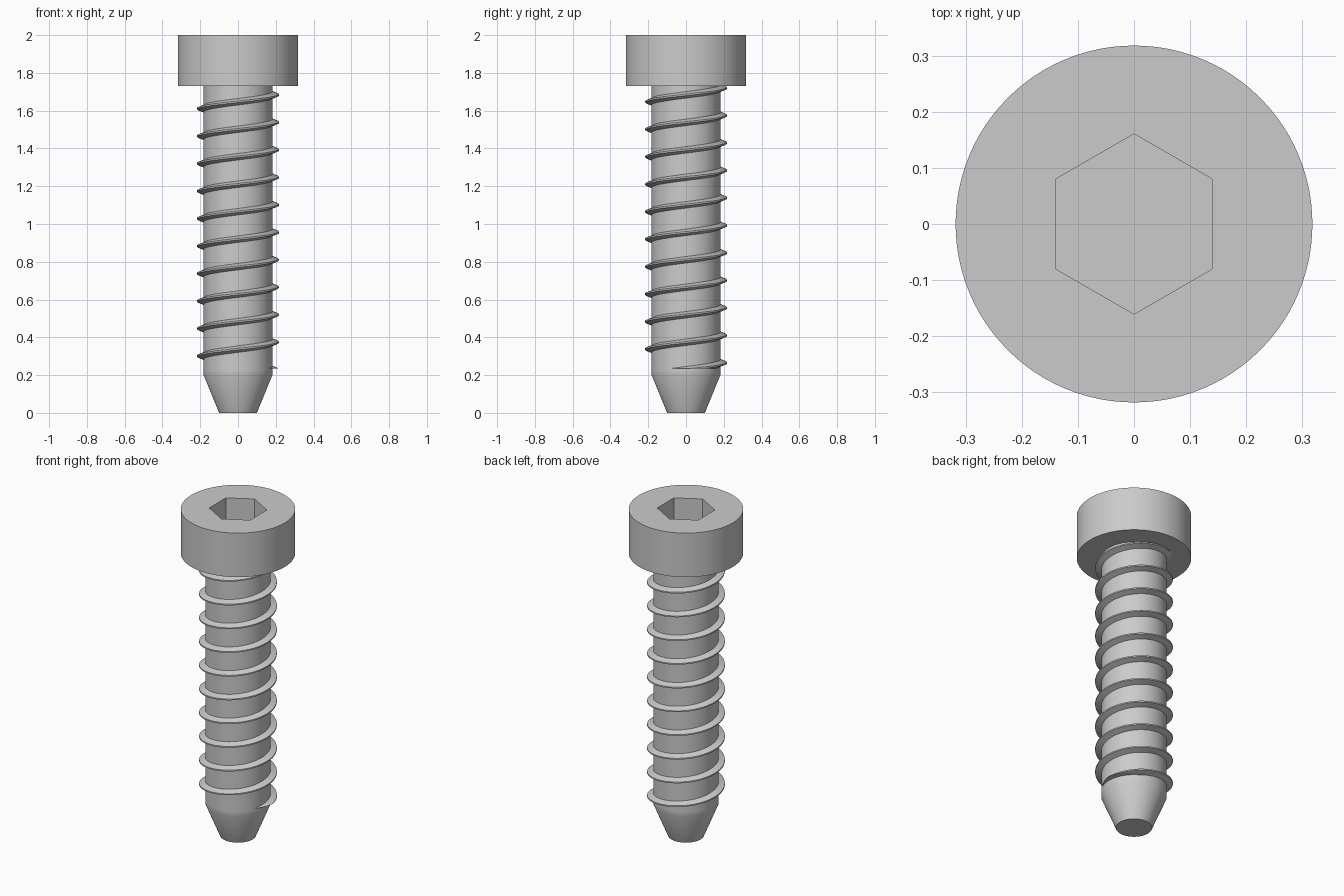
import bpy
import bmesh
from math import cos, sin, pi, radians

SEGMENTS = 96            # multiple of 12 so the hex corners land on vertices
PITCH = 0.1455
HEX_APOTHEM = 0.139

if "Cube" in bpy.data.objects:
    bpy.data.objects.remove(bpy.data.objects["Cube"])

steel = bpy.data.materials.new("grey steel")
steel.use_nodes = True
steel.diffuse_color = (0.6, 0.6, 0.6, 1)
steel.node_tree.nodes["Principled BSDF"].inputs["Base Color"].default_value = steel.diffuse_color


def finish(bm, name):
    bmesh.ops.recalc_face_normals(bm, faces=bm.faces)
    mesh = bpy.data.meshes.new(name)
    bm.to_mesh(mesh)
    bm.free()
    mesh.materials.append(steel)
    obj = bpy.data.objects.new(name, mesh)
    bpy.context.collection.objects.link(obj)
    bpy.ops.object.select_all(action='DESELECT')
    obj.select_set(True)
    bpy.context.view_layer.objects.active = obj
    bpy.ops.object.shade_smooth_by_angle(angle=radians(30))
    return obj


def round_section(radius):
    return lambda a: radius


def hex_section(a):
    # Distance to a hexagon outline with flats facing +x and -x
    return HEX_APOTHEM / cos((a + pi / 6) % (pi / 3) - pi / 6)


def loft(name, sections):
    """Join stacked rings of (radius function, height) and cap both ends."""
    bm = bmesh.new()
    angles = [2 * pi * i / SEGMENTS for i in range(SEGMENTS)]
    rings = [[bm.verts.new((r(a) * cos(a), r(a) * sin(a), z)) for a in angles]
             for r, z in sections]
    for low, high in zip(rings, rings[1:]):
        for i in range(SEGMENTS):
            j = (i + 1) % SEGMENTS
            bm.faces.new((low[i], low[j], high[j], high[i]))
    bm.faces.new(rings[0])
    bm.faces.new(rings[-1])
    return finish(bm, name)


# Shank with tapered tip
loft("shank", [(round_section(0.1), 0), (round_section(0.182), 0.2),
               (round_section(0.182), 0.225), (round_section(0.182), 1.74)])

# Cylindrical head with a hexagonal socket
loft("head", [(round_section(0.318), 1.73), (round_section(0.318), 2),
              (hex_section, 2), (hex_section, 1.86)])

# Right-handed helical thread, cut flat where it starts
profile = [(0.17, -0.022), (0.216, -0.004), (0.216, 0.004), (0.17, 0.022)]
start, end, per_turn = -0.2, 10.6, 72
steps = round((end - start) * per_turn)
bm = bmesh.new()
previous = None
for s in range(steps + 1):
    turn = start + s / per_turn
    a, z = 2 * pi * turn, 0.2285 + PITCH * turn
    ring = [bm.verts.new((r * cos(a), r * sin(a), z + dz)) for r, dz in profile]
    if previous:
        for i in range(4):
            j = (i + 1) % 4
            bm.faces.new((previous[i], previous[j], ring[j], ring[i]))
    else:
        bm.faces.new(ring)
    previous = ring
bm.faces.new(previous)
cut = bmesh.ops.bisect_plane(bm, geom=bm.verts[:] + bm.edges[:] + bm.faces[:],
                             plane_co=(0, 0, 0.236), plane_no=(0, 0, 1), clear_inner=True)
bmesh.ops.holes_fill(bm, edges=[e for e in bm.edges if e.is_boundary], sides=0)
finish(bm, "thread")
